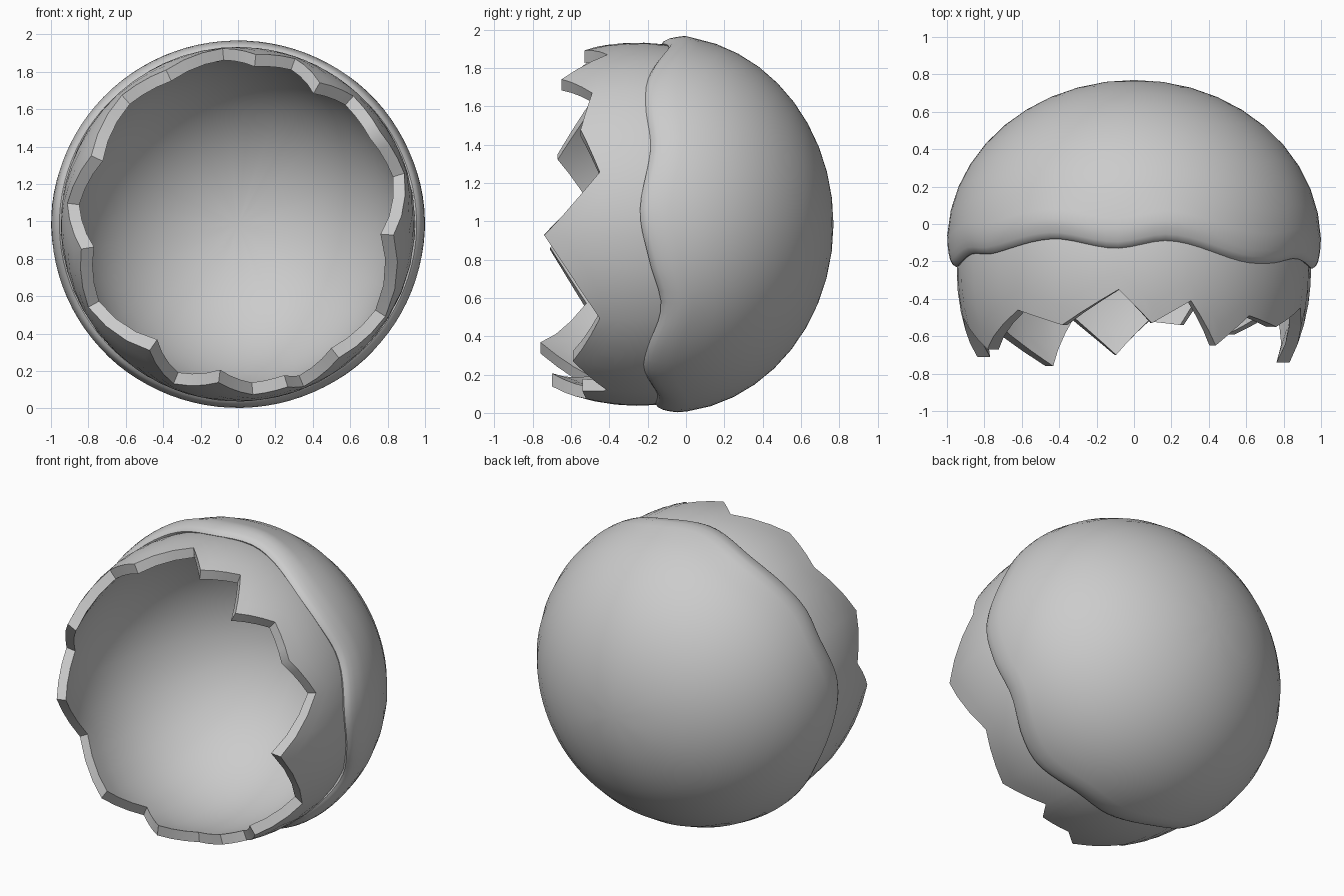
import bpy, bmesh
from math import sin, cos, asin, pi, radians, sqrt

if "Cube" in bpy.data.objects:
    bpy.data.objects.remove(bpy.data.objects["Cube"])

CZ = 0.985  # height of the shell axis, which runs along y

# broken rim corners: angle around the axis, y
RIM = [(-4, -.74), (17, -.45), (33, -.55), (48, -.49), (60, -.65), (71, -.41),
       (84, -.53), (95, -.35), (115, -.54), (132, -.46), (155, -.67), (173, -.50),
       (189, -.71), (209, -.52), (235, -.76), (248, -.50), (263, -.70), (275, -.52),
       (287, -.54), (292, -.41), (307, -.59), (328, -.45)]
# wavy front edge of the outer cover: angle, y
WAVE = [(-70, -.15), (-53, -.22), (-43, -.20), (-27, -.13), (-12, -.19), (4, -.24),
        (25, -.185), (40, -.21), (53, -.20), (78, -.09), (96, -.13), (117, -.08),
        (143, -.16), (155, -.16), (175, -.23), (205, -.14), (230, -.21), (255, -.13),
        (275, -.16)]


def wave(deg):
    """Smooth periodic interpolation of the wavy edge."""
    if deg < WAVE[0][0]:
        deg += 360
    n = len(WAVE)

    def at(i):
        return WAVE[i % n][0] + 360 * (i // n), WAVE[i % n][1]
    i = max(k for k in range(n) if WAVE[k][0] <= deg)
    (a0, y0), (a1, y1), (a2, y2), (a3, y3) = (at(i + k) for k in (-1, 0, 1, 2))
    t, h = (deg - a1) / (a2 - a1), a2 - a1
    m1, m2 = (y2 - y0) / (a2 - a0) * h, (y3 - y1) / (a3 - a1) * h
    return ((2*t**3 - 3*t*t + 1) * y1 + (t**3 - 2*t*t + t) * m1
            + (3*t*t - 2*t**3) * y2 + (t**3 - t*t) * m2)


def meridian(y0, c, a, front, back, steps):
    """(y, radius) points on an ellipsoid from y0 towards the back pole."""
    d = y0 - c
    p0 = asin(d / (front if d < 0 else back))
    pts = []
    for k in range(steps):
        p = p0 + (pi / 2 - p0) * k / steps
        pts.append((c + (front if p < 0 else back) * sin(p), a * cos(p)))
    return pts


def build(name, columns, poles, zscale):
    """Join (angle, profile) columns into a surface; poles close the ends."""
    bm = bmesh.new()
    grid = [[bm.verts.new((r * cos(a), y, CZ + zscale * r * sin(a))) for y, r in prof]
            for a, prof in columns]
    ends = {k: bm.verts.new((0, y, CZ)) for k, y in poles.items()}
    for i, col in enumerate(grid):
        nxt = grid[(i + 1) % len(grid)]
        for k in range(len(col) - 1):
            bm.faces.new((col[k], nxt[k], nxt[k + 1], col[k + 1]))
        for k, v in ends.items():
            bm.faces.new((col[k], nxt[k], v))
    bmesh.ops.recalc_face_normals(bm, faces=bm.faces)
    # the outward side of the closing back cap must face +y
    cap = ends[-1].link_faces[0]
    cap.normal_update()
    if cap.normal.y < 0:
        bmesh.ops.reverse_faces(bm, faces=bm.faces)
    me = bpy.data.meshes.new(name)
    bm.to_mesh(me)
    bm.free()
    ob = bpy.data.objects.new(name, me)
    bpy.context.collection.objects.link(ob)
    bpy.ops.object.select_all(action='DESELECT')
    ob.select_set(True)
    bpy.context.view_layer.objects.active = ob
    bpy.ops.object.shade_smooth_by_angle(angle=radians(40))
    return ob


# inner shell: thick hollow bowl with a jagged broken rim
cols = []
for i, (a0, y0) in enumerate(RIM):
    a1, y1 = RIM[(i + 1) % len(RIM)]
    if a1 < a0:
        a1 += 360
    for k in range(3):
        t = k / 3
        y = y0 + (y1 - y0) * t
        inside = meridian(y, -.25, .885, .97, .90, 18)
        outside = meridian(y, -.25, .948, 1.03, .955, 18)
        cols.append((radians(a0 + (a1 - a0) * t), inside[::-1] + outside))
build("inner_shell", cols, {0: .65, -1: .705}, 1.0)

# outer cover: flattened dome with a rounded, wavy lip
LIP = [(.025, .925), (.005, .94), (0, .955), (.012, .972), (.035, .984), (.07, .992), (.11, .997)]
cols = []
for i in range(96):
    deg = -70 + i * 360 / 96
    e = wave(deg)
    cols.append((radians(deg), [(e + d, r) for d, r in LIP]
                 + meridian(e + .16, -.1, 1.0, .87, .87, 10)))
build("outer_cover", cols, {-1: .77}, .985)
